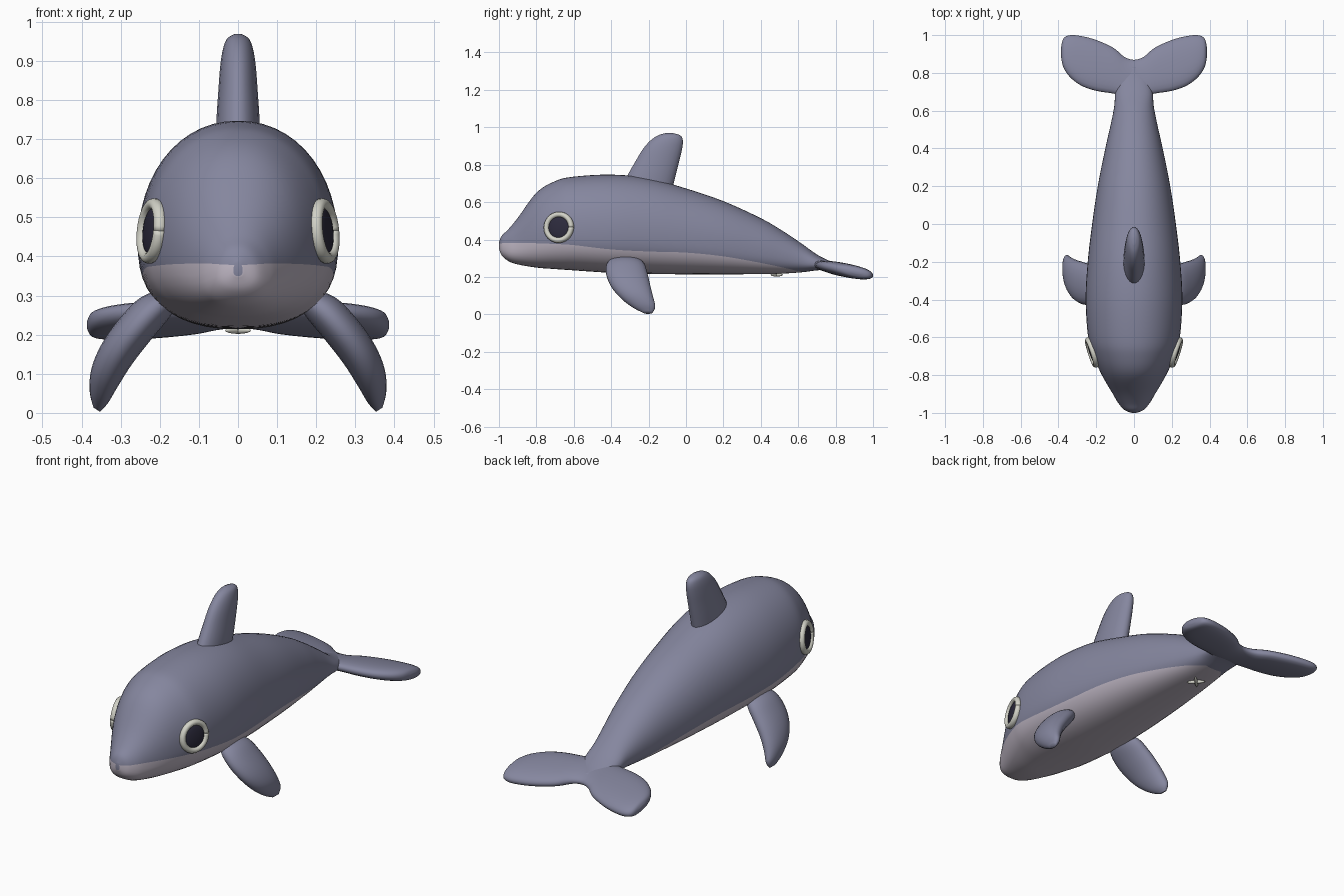
import bpy, bmesh
from math import sin, cos, asin, pi, radians
from mathutils import Vector, Matrix

default = bpy.data.objects.get("Cube")
if default:
    bpy.data.objects.remove(default)


def material(name, color):
    mat = bpy.data.materials.new(name)
    mat.use_nodes = True
    mat.diffuse_color = (*color, 1)
    bsdf = mat.node_tree.nodes["Principled BSDF"]
    bsdf.inputs["Base Color"].default_value = (*color, 1)
    bsdf.inputs["Roughness"].default_value = 0.6
    return mat


SKIN = material("slate_blue_skin", (0.235, 0.24, 0.345))
BELLY = material("pale_belly", (0.52, 0.47, 0.55))
WHITE = material("eye_white", (0.64, 0.64, 0.57))
DARK = material("dark_pupil", (0.025, 0.023, 0.045))


def smooth_rows(rows, steps):
    """Resample a list of number rows with a Catmull-Rom spline."""
    rows = [Vector(r) for r in rows]
    result = []
    for i in range(len(rows) - 1):
        a, b, c = rows[max(i - 1, 0)], rows[i], rows[i + 1]
        d = rows[min(i + 2, len(rows) - 1)]
        for k in range(steps):
            t = k / steps
            result.append(b + (c - a) * (t / 2)
                          + (a * 2 - b * 5 + c * 4 - d) * (t * t / 2)
                          + (b * 3 - a - c * 3 + d) * (t ** 3 / 2))
    return result + [rows[-1]]


def power(value, exponent):
    return abs(value) ** exponent * (1 if value >= 0 else -1)


def finish(name, bm, mats):
    bmesh.ops.recalc_face_normals(bm, faces=bm.faces)
    mesh = bpy.data.meshes.new(name)
    bm.to_mesh(mesh)
    bm.free()
    for mat in mats:
        mesh.materials.append(mat)
    for poly in mesh.polygons:
        poly.use_smooth = True
    obj = bpy.data.objects.new(name, mesh)
    bpy.context.collection.objects.link(obj)
    return obj


def loft(name, rings, mats, rule=None):
    """Skin closed rings of points; rule(ring, column) picks the material."""
    bm = bmesh.new()
    rows = [[bm.verts.new(p) for p in ring] for ring in rings]
    n = len(rows[0])
    for r in range(len(rows) - 1):
        for c in range(n):
            d = (c + 1) % n
            face = bm.faces.new((rows[r][c], rows[r][d], rows[r + 1][d], rows[r + 1][c]))
            if rule:
                face.material_index = rule(r, c)
    bm.faces.new(rows[0])
    bm.faces.new(rows[-1])
    return finish(name, bm, mats)


def oval(center, u, v, exponent=2.3, count=24):
    """Rounded section spanned by the half axes u and v."""
    angles = [2 * pi * (i + 0.5) / count for i in range(count)]
    return [center + u * power(cos(a), 2 / exponent) + v * power(sin(a), 2 / exponent)
            for a in angles]


# Body: y, top, bottom, half width, height of the belly line
body = smooth_rows([
    (-1, .385, .35, .012, .378), (-.985, .42, .315, .05, .38),
    (-.95, .455, .285, .082, .382), (-.9, .515, .267, .112, .382),
    (-.8, .65, .25, .17, .38), (-.7, .712, .242, .215, .376),
    (-.6, .736, .235, .243, .37), (-.4, .747, .222, .256, .347),
    (-.2, .728, .216, .245, .336), (0, .673, .214, .222, .33),
    (.2, .605, .214, .192, .31), (.4, .514, .215, .152, .275),
    (.52, .444, .218, .125, .25), (.62, .377, .225, .105, .229),
    (.7, .32, .235, .098, .239), (.77, .285, .238, .075, .242),
    (.83, .265, .236, .03, .24)], 5)
LOW, HIGH = 9, 16


def body_ring(y, top, bottom, width, line):
    wide = bottom + 0.4 * (top - bottom)
    ratio = (line - wide) / ((top if line > wide else bottom) - wide)
    sign, expo = (1, 2.1) if line > wide else (-1, 2.5)
    split = sign * asin(min(1, abs(ratio) ** (expo / 2)))
    angles = [-pi / 2 + (split + pi / 2) * i / LOW for i in range(LOW)]
    angles += [split + (pi / 2 - split) * i / HIGH for i in range(HIGH + 1)]
    half = []
    for a in angles:
        e, reach = (2 / 2.1, top - wide) if a > 0 else (2 / 2.5, wide - bottom)
        half.append(Vector((width * max(cos(a), 0) ** e, y, wide + reach * power(sin(a), e))))
    return half + [Vector((-p.x, p.y, p.z)) for p in half[-2:0:-1]]


def belly_rule(row, column):
    below = column < LOW or column >= LOW + 2 * HIGH
    return 1 if below and body[row][0] < 0.61 else 0


loft("body", [body_ring(*row) for row in body], [SKIN, BELLY], belly_rule)

# Dorsal fin: height, front edge, back edge, half thickness
dorsal = smooth_rows([
    (.64, -.36, -.08, .058), (.74, -.315, -.055, .056), (.82, -.27, -.035, .051),
    (.885, -.23, -.02, .046), (.93, -.19, -.016, .039), (.957, -.15, -.03, .028),
    (.969, -.11, -.07, .008)], 4)
loft("dorsal_fin", [oval(Vector((0, (f + b) / 2, z)), Vector((0, (b - f) / 2, 0)),
                         Vector((t, 0, 0)), 2) for z, f, b, t in dorsal], [SKIN])

# Flippers: x, z, front edge, back edge, half thickness
flipper = smooth_rows([
    (.16, .31, -.38, -.27, .02), (.21, .272, -.422, -.225, .045),
    (.262, .215, -.427, -.205, .049), (.31, .15, -.4, -.19, .047),
    (.341, .09, -.35, -.175, .041), (.356, .04, -.285, -.164, .028),
    (.361, .008, -.225, -.18, .01)], 4)
for side, label in ((1, "left"), (-1, "right")):
    loft(label + "_flipper",
         [oval(Vector((side * x, (f + b) / 2, z)), Vector((0, (b - f) / 2, 0)),
               Vector((side * .84, 0, .54)) * t, 2.1) for x, z, f, b, t in flipper], [SKIN])

# Tail flukes: x, front edge, back edge, half thickness
half_fluke = [(.05, .675, .885, .03), (.11, .69, .934, .034), (.2, .704, .975, .037),
              (.28, .732, .996, .037), (.34, .778, 1, .034), (.374, .83, .982, .026),
              (.386, .885, .935, .008)]
fluke = [(-x, f, b, t) for x, f, b, t in reversed(half_fluke)]
fluke = smooth_rows(fluke + [(0, .67, .87, .028)] + half_fluke, 4)
loft("tail_flukes",
     [oval(Vector((x, (f + b) / 2, .265 - ((f + b) / 2 - .7) * .19)),
           Vector((0, 1, -.19)) * ((b - f) / 2), Vector((0, 0, t))) for x, f, b, t in fluke],
     [SKIN])


# Eyes: a white ring around a shallow dark pupil
def pupil(name, matrix):
    bm = bmesh.new()
    bmesh.ops.create_uvsphere(bm, u_segments=32, v_segments=16, radius=1,
                              matrix=matrix @ Matrix.Diagonal((.061, .061, .014, 1)))
    finish(name, bm, [DARK])


def eye_ring(name, matrix):
    rings = []
    for i in range(41):
        a = 2 * pi * i / 40
        out = Vector((cos(a), sin(a), 0))
        rings.append([matrix @ p for p in
                      oval(out * .069, out * .015, Vector((0, 0, .017)), 2, 12)])
    loft(name, rings, [WHITE])


for side, label in ((1, "left"), (-1, "right")):
    facing = Vector((side * .94, -.3, .1)).to_track_quat("Z", "Y").to_matrix().to_4x4()
    place = Matrix.Translation((side * .221, -.68, .465)) @ facing
    pupil(label + "_pupil", place)
    eye_ring(label + "_eye_ring", place)

# Small crossed mark under the tail
bm = bmesh.new()
for turn in (45, -45):
    bmesh.ops.create_uvsphere(
        bm, u_segments=16, v_segments=8, radius=1,
        matrix=Matrix.Translation((0, .485, .211)) @ Matrix.Rotation(radians(turn), 4, "Z")
        @ Matrix.Diagonal((.047, .009, .009, 1)))
finish("belly_mark", bm, [WHITE])
